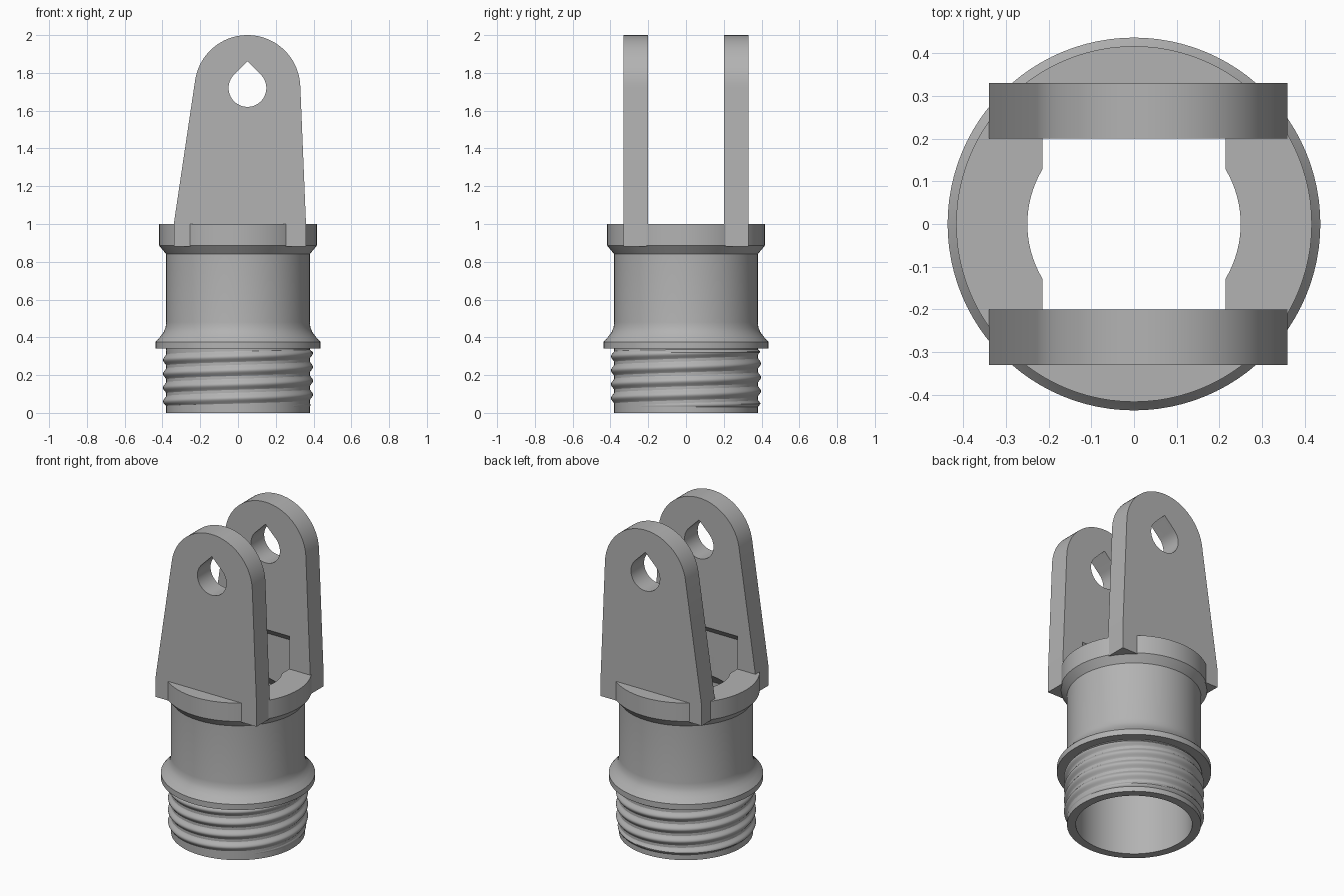
import bpy, bmesh
from math import sin, cos, pi, radians, sqrt
from mathutils import Vector

cube = bpy.data.objects.get("Cube")
if cube:
    bpy.data.objects.remove(cube, do_unlink=True)

grey = bpy.data.materials.new("plain grey")
grey.use_nodes = True
COLOUR = (0.45, 0.45, 0.45, 1)
grey.diffuse_color = COLOUR
grey.node_tree.nodes["Principled BSDF"].inputs["Base Color"].default_value = COLOUR


def make_object(name, bm):
    bmesh.ops.recalc_face_normals(bm, faces=bm.faces[:])
    mesh = bpy.data.meshes.new(name)
    bm.to_mesh(mesh)
    bm.free()
    mesh.materials.append(grey)
    obj = bpy.data.objects.new(name, mesh)
    bpy.context.collection.objects.link(obj)
    return obj


def prism(points, place, a, b):
    """Extrude a flat outline from a to b; place(u, v, depth) gives the 3D point."""
    bm = bmesh.new()
    ends = [[bm.verts.new(place(u, v, d)) for u, v in points] for d in (a, b)]
    for end in ends:
        bm.faces.new(end)
    for i in range(len(points)):
        j = (i + 1) % len(points)
        bm.faces.new((ends[0][i], ends[0][j], ends[1][j], ends[1][i]))
    return bm


def along_y(u, v, d):
    return (u, d, v)


def along_x(u, v, d):
    return (d, u, v)


def cut(obj, *cutters):
    for cutter in cutters:
        mod = obj.modifiers.new("cut", 'BOOLEAN')
        mod.operation, mod.solver, mod.object = 'DIFFERENCE', 'EXACT', cutter
    bpy.context.view_layer.update()
    graph = bpy.context.evaluated_depsgraph_get()
    result = bpy.data.meshes.new_from_object(obj.evaluated_get(graph))
    obj.modifiers.clear()
    obj.data = result


def smooth(obj):
    bpy.ops.object.select_all(action='DESELECT')
    obj.select_set(True)
    bpy.context.view_layer.objects.active = obj
    bpy.ops.object.shade_smooth_by_angle(angle=radians(30))


def arc(cx, cz, r, start, end, n):
    return [(cx + r * cos(radians(start + (end - start) * i / n)),
             cz + r * sin(radians(start + (end - start) * i / n))) for i in range(n + 1)]


# Hollow body with collar, flange and narrowing bore
profile = [(0.33, 0), (0.38, 0), (0.38, 0.34), (0.437, 0.34), (0.437, 0.375),
           (0.41, 0.405), (0.394, 0.427), (0.384, 0.45), (0.38, 0.48),
           (0.38, 0.84), (0.417, 0.885), (0.417, 1), (0.25, 1), (0.25, 0.88), (0.33, 0.8)]
bm = bmesh.new()
ring = [bm.verts.new((r, 0, z)) for r, z in profile]
edges = [bm.edges.new((ring[i - 1], ring[i])) for i in range(len(ring))]
bmesh.ops.spin(bm, geom=ring + edges, cent=(0, 0, 0), axis=(0, 0, 1),
               angle=2 * pi, steps=96, use_merge=True)
bmesh.ops.remove_doubles(bm, verts=bm.verts[:], dist=0.0001)
body = make_object("body_tube", bm)

# Slot with chamfered ceiling, cut across flange and lug roots
slot_outline = [(-0.25, 0.79), (0.25, 0.79), (0.25, 1.155),
                (0.2, 1.205), (-0.2, 1.205), (-0.25, 1.155)]
slot = make_object("slot_cutter", prism(slot_outline, along_x, -0.215, 0.215))

# Teardrop pin hole
PIN_X, PIN_Z, PIN_R = 0.05, 1.72, 0.1
drop = arc(PIN_X, PIN_Z, PIN_R, 135, 405, 36) + [(PIN_X, PIN_Z + PIN_R * sqrt(2))]
hole = make_object("pin_hole_cutter", prism(drop, along_y, -0.5, 0.5))

cut(body, slot)
smooth(body)

# Pair of tapered lugs with softened outer edges
lug_outline = ([(-0.34, 1), (-0.34, 0.88), (0.36, 0.88), (0.36, 1)]
               + arc(PIN_X, PIN_Z, 0.28, 2, 171, 40))
for name, side in (("front_lug", -1), ("back_lug", 1)):
    bm = prism(lug_outline, along_y, side * 0.2, side * 0.33)
    rim = [e for e in bm.edges
           if all(abs(v.co.y) > 0.3 and v.co.z > 0.99 for v in e.verts)]
    bmesh.ops.bevel(bm, geom=rim, offset=0.008, segments=2, profile=0.5, affect='EDGES')
    lug = make_object(name, bm)
    cut(lug, slot, hole)
    smooth(lug)

# Right-handed screw thread around the lower tube
PITCH, LOW, HIGH, ROWS, STEPS = 0.0735, 0.03, 0.338, 72, 96
bm = bmesh.new()
grid = []
for row in range(ROWS + 1):
    z = LOW + (HIGH - LOW) * row / ROWS
    fade = min(1, (z - LOW) / 0.02, (HIGH - z) / 0.015)
    line = []
    for k in range(STEPS):
        t = 2 * pi * k / STEPS
        crest = 0.5 + 0.5 * cos(2 * pi * (z - 0.17) / PITCH - t)
        r = 0.378 + 0.019 * crest * max(0, fade)
        line.append(bm.verts.new((r * cos(t), r * sin(t), z)))
    grid.append(line)
for low, high in zip(grid, grid[1:]):
    for k in range(STEPS):
        n = (k + 1) % STEPS
        bm.faces.new((low[k], low[n], high[n], high[k]))
thread = make_object("screw_thread", bm)
smooth(thread)

for cutter in (slot, hole):
    bpy.data.objects.remove(cutter, do_unlink=True)
